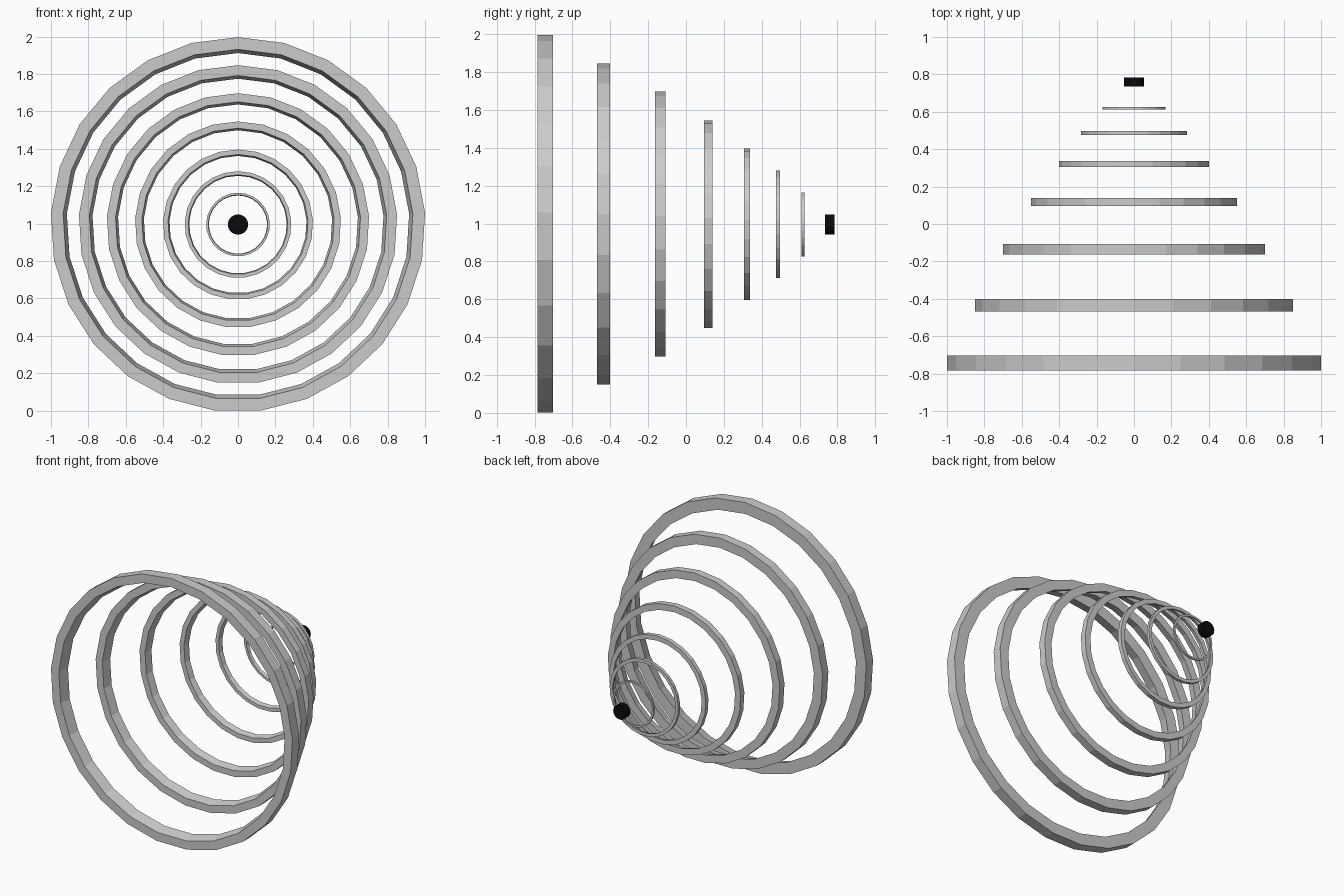
import bpy, bmesh, math

if "Cube" in bpy.data.objects:
    bpy.data.objects.remove(bpy.data.objects["Cube"])

CZ = 0.995      # height of the common axis
SIDES = 25      # odd count: corner on top, flat at the bottom


def make_object(name, bm):
    bmesh.ops.recalc_face_normals(bm, faces=bm.faces)
    mesh = bpy.data.meshes.new(name)
    bm.to_mesh(mesh)
    bm.free()
    obj = bpy.data.objects.new(name, mesh)
    bpy.context.collection.objects.link(obj)
    return obj


def ring(name, radius, y):
    # Four-cornered section (radius, depth): inner wall narrows to the back
    section = [(1.0, -0.04), (1.0, 0.04), (0.915, 0.04), (0.935, -0.04)]
    bm = bmesh.new()
    loops = []
    for i in range(SIDES):
        a = math.pi / 2 + 2 * math.pi * i / SIDES
        loops.append([bm.verts.new((r * radius * math.cos(a), y + d * radius,
                                    CZ + r * radius * math.sin(a)))
                      for r, d in section])
    for i in range(SIDES):
        p, q = loops[i], loops[(i + 1) % SIDES]
        for k in range(4):
            m = (k + 1) % 4
            bm.faces.new((p[k], p[m], q[m], q[k]))
    return make_object(name, bm)


# Seven rings shrinking toward the back: (radius, centre y)
rings = [(1.002, -0.744), (0.852, -0.435), (0.702, -0.136), (0.551, 0.117),
         (0.401, 0.322), (0.285, 0.486), (0.17, 0.618)]
for n, (r, y) in enumerate(rings, 1):
    ring(f"ring_{n}", r, y)

# Black disc at the narrow end
bpy.ops.mesh.primitive_cylinder_add(vertices=SIDES, radius=0.054, depth=0.05,
                                    location=(0, 0.759, CZ),
                                    rotation=(math.pi / 2, 0, 0))
tip = bpy.context.object
tip.name = "end_disc"
black = bpy.data.materials.new("black")
black.diffuse_color = (0.003, 0.003, 0.004, 1)
black.use_nodes = True
black.node_tree.nodes["Principled BSDF"].inputs["Base Color"].default_value = black.diffuse_color
tip.data.materials.append(black)
